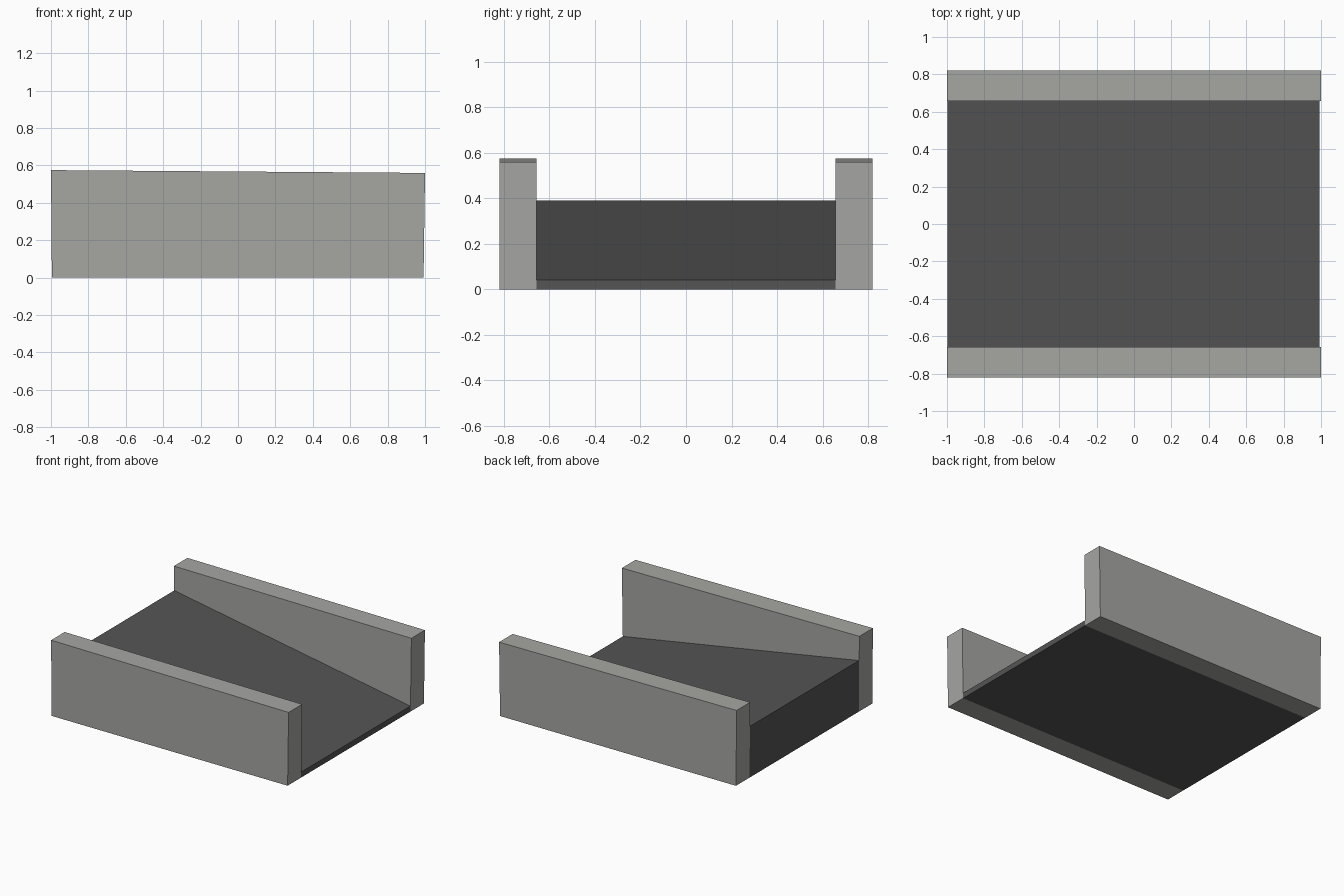
import bpy
import bmesh

if "Cube" in bpy.data.objects:
    bpy.data.objects.remove(bpy.data.objects["Cube"])


def material(name, rgb):
    m = bpy.data.materials.new(name)
    m.diffuse_color = (*rgb, 1.0)
    m.use_nodes = True
    m.node_tree.nodes["Principled BSDF"].inputs["Base Color"].default_value = m.diffuse_color
    return m


def extrude_profile(name, profile, y0, y1, mat):
    """Extrude an (x, z) side profile along y."""
    bm = bmesh.new()
    face = bm.faces.new([bm.verts.new((x, y0, z)) for x, z in profile])
    res = bmesh.ops.extrude_face_region(bm, geom=[face])
    verts = [g for g in res["geom"] if isinstance(g, bmesh.types.BMVert)]
    bmesh.ops.translate(bm, verts=verts, vec=(0, y1 - y0, 0))
    bmesh.ops.recalc_face_normals(bm, faces=bm.faces[:])
    mesh = bpy.data.meshes.new(name)
    bm.to_mesh(mesh)
    bm.free()
    mesh.materials.append(mat)
    obj = bpy.data.objects.new(name, mesh)
    bpy.context.collection.objects.link(obj)
    return obj


concrete = material("light concrete grey", (0.38, 0.385, 0.365))
asphalt = material("dark asphalt grey", (0.09, 0.09, 0.09))

INNER, OUTER = 0.657, 0.82

# Side walls, very slightly tapering towards the low end
wall = [(-0.995, 0), (0.992, 0), (1.0, 0.56), (-1.0, 0.575)]
for name, side in (("front_wall", -1), ("back_wall", 1)):
    y0, y1 = sorted((side * INNER, side * OUTER))
    extrude_profile(name, wall, y0, y1, concrete)

# Sloping ramp between the walls, high on the left
ramp = [(-0.995, 0), (0.992, 0), (0.992, 0.042), (-0.997, 0.39)]
extrude_profile("ramp", ramp, -INNER, INNER, asphalt)
